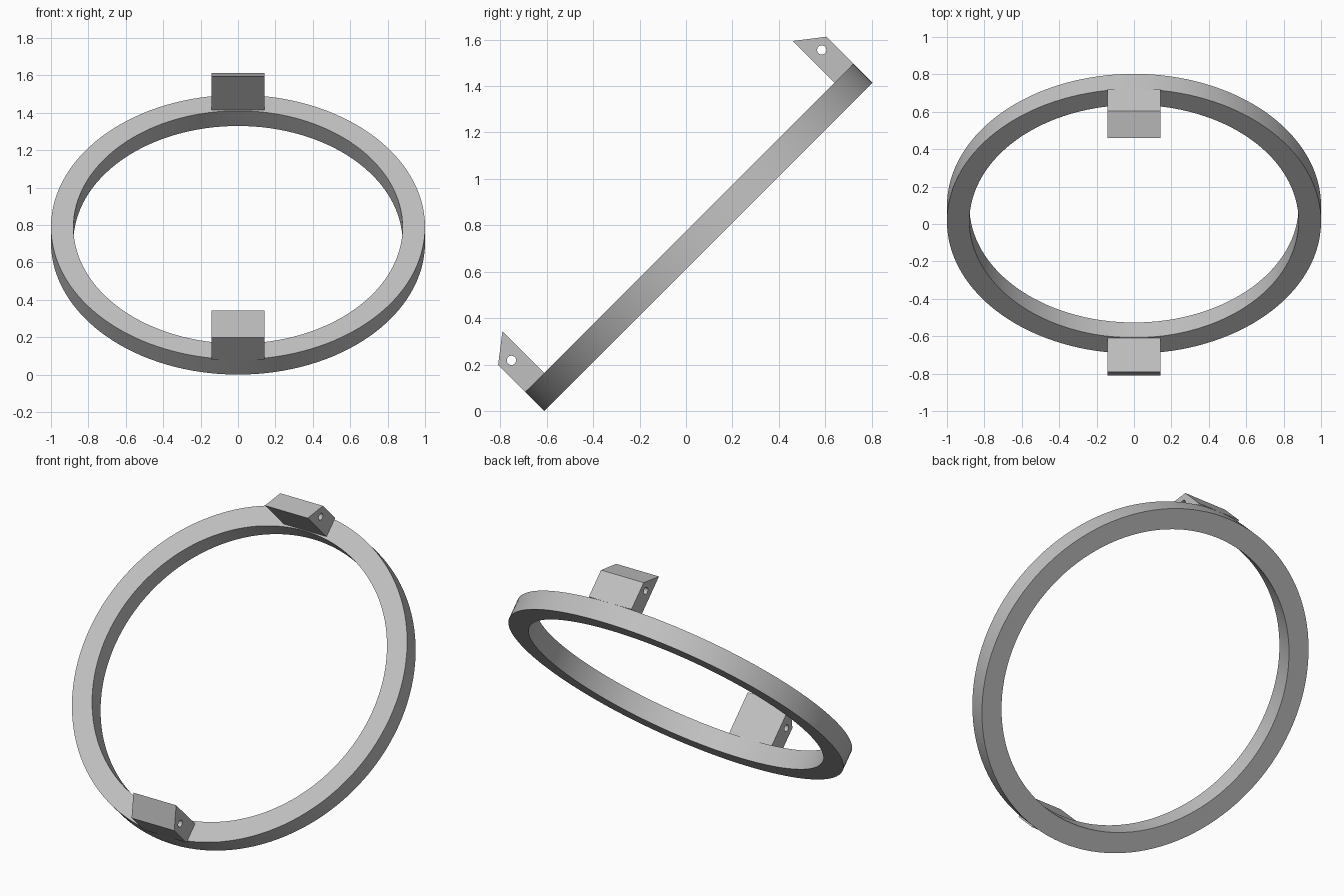
import bpy
from math import cos, sin, pi
from mathutils import Matrix

cube = bpy.data.objects.get("Cube")
if cube:
    bpy.data.objects.remove(cube, do_unlink=True)

OUTER, INNER, THICK = 1.0, 0.88, 0.115
HALF_WIDTH = 0.142

grey = bpy.data.materials.new("light_grey")
grey.use_nodes = True
GREY = (0.53, 0.53, 0.53, 1)
grey.diffuse_color = GREY
grey.node_tree.nodes["Principled BSDF"].inputs["Base Color"].default_value = GREY


def circle(radius, count, cx=0, cy=0):
    return [(cx + radius * cos(2 * pi * i / count),
             cy + radius * sin(2 * pi * i / count)) for i in range(count)]


def plate(name, outlines, depth, matrix):
    """Extrude closed outlines (inner ones become holes) into a mesh."""
    curve = bpy.data.curves.new(name, "CURVE")
    curve.dimensions = "2D"
    curve.fill_mode = "BOTH"
    curve.extrude = depth / 2
    for outline in outlines:
        spline = curve.splines.new("POLY")
        spline.points.add(len(outline) - 1)
        for point, (x, y) in zip(spline.points, outline):
            point.co = (x, y, 0, 1)
        spline.use_cyclic_u = True
    obj = bpy.data.objects.new(name, curve)
    bpy.context.collection.objects.link(obj)
    obj.matrix_world = matrix
    bpy.ops.object.select_all(action="DESELECT")
    obj.select_set(True)
    bpy.context.view_layer.objects.active = obj
    bpy.ops.object.convert(target="MESH")
    obj = bpy.context.object
    # Weld caps to walls so that the angle decides which edges are sharp
    bpy.ops.object.mode_set(mode="EDIT")
    bpy.ops.mesh.select_all(action="SELECT")
    bpy.ops.mesh.remove_doubles(threshold=0.0001)
    bpy.ops.mesh.normals_make_consistent(inside=False)
    bpy.ops.object.mode_set(mode="OBJECT")
    obj.data.materials.clear()
    obj.data.materials.append(grey)
    bpy.ops.object.shade_smooth_by_angle(angle=pi / 6)
    return obj


# Ring tilted 45 degrees, its upper face looking forward and up
tilt = Matrix.Translation((0, 0.055, 0.748)) @ Matrix.Rotation(pi / 4, 4, "X")
plate("ring", [circle(OUTER, 128), circle(INNER, 128)], THICK, tilt)

# Two slanted lugs standing on the ring, each with a cross hole
side_on = Matrix(((0, 0, 1, 0), (1, 0, 0, 0), (0, 1, 0, 0), (0, 0, 0, 1)))
base = THICK / 2
for name, s in (("upper_lug", 1), ("lower_lug", -1)):
    profile = [(s * 0.884, base), (s * OUTER, base),
               (s * OUTER, 0.222), (s * 0.884, 0.312)]
    hole = circle(0.02, 24, s * 0.945, 0.196)
    plate(name, [profile, hole], 2 * HALF_WIDTH, tilt @ side_on)
